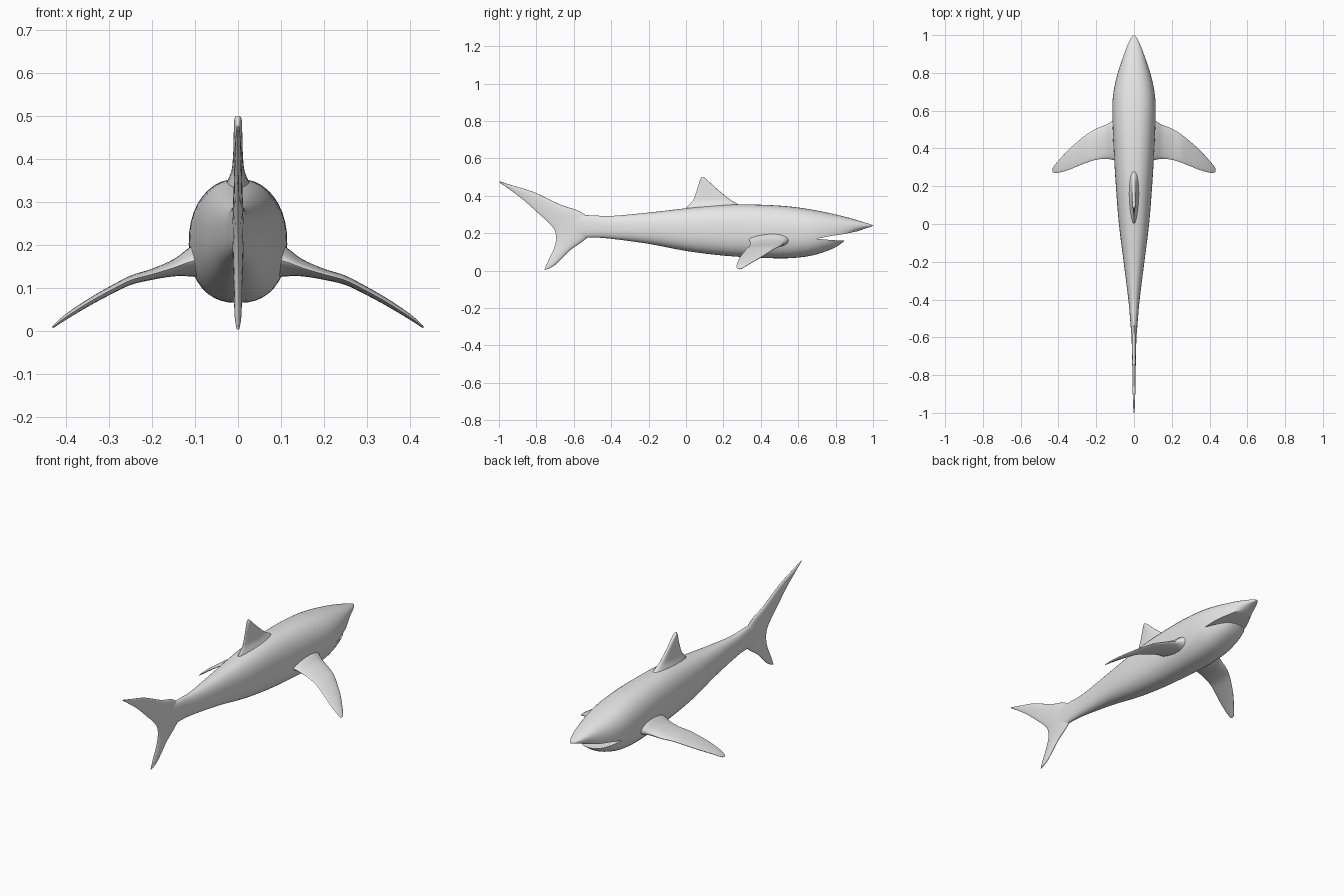
import bpy, bmesh, math
from mathutils import Vector

cube = bpy.data.objects.get("Cube")
if cube:
    bpy.data.objects.remove(cube, do_unlink=True)

# One plain grey skin
skin = bpy.data.materials.new("grey_skin")
skin.use_nodes = True
skin.diffuse_color = (0.8, 0.8, 0.8, 1)
skin.node_tree.nodes["Principled BSDF"].inputs["Base Color"].default_value = (0.8, 0.8, 0.8, 1)


def smooth_rows(rows, steps):
    """Interpolate tuples with a Catmull-Rom spline."""
    out = []
    for i in range(len(rows) - 1):
        p0, p1, p2, p3 = (rows[max(i - 1, 0)], rows[i], rows[i + 1],
                          rows[min(i + 2, len(rows) - 1)])
        for s in range(steps):
            t = s / steps
            out.append([0.5 * (2 * b + (c - a) * t + (2 * a - 5 * b + 4 * c - d) * t * t
                               + (3 * b - a - 3 * c + d) * t ** 3)
                        for a, b, c, d in zip(p0, p1, p2, p3)])
    return out + [list(rows[-1])]


def make_object(name, bm):
    bmesh.ops.recalc_face_normals(bm, faces=bm.faces)
    mesh = bpy.data.meshes.new(name)
    bm.to_mesh(mesh)
    bm.free()
    mesh.materials.append(skin)
    obj = bpy.data.objects.new(name, mesh)
    bpy.context.collection.objects.link(obj)
    return obj


def loft(name, rings):
    """Skin a list of closed rings and cap both ends."""
    bm = bmesh.new()
    loops = [[bm.verts.new(p) for p in ring] for ring in rings]
    n = len(loops[0])
    for a, b in zip(loops, loops[1:]):
        for i in range(n):
            bm.faces.new((a[i], a[(i + 1) % n], b[(i + 1) % n], b[i]))
    bm.faces.new(loops[0])
    bm.faces.new(loops[-1])
    return make_object(name, bm)


def select_only(obj):
    bpy.ops.object.select_all(action='DESELECT')
    obj.select_set(True)
    bpy.context.view_layer.objects.active = obj


def shade(obj, angle=40):
    select_only(obj)
    bpy.ops.object.shade_smooth_by_angle(angle=math.radians(angle))


def fin(name, stations, across, count=20):
    """Loft a fin; each station is leading point, trailing point, half thickness."""
    rings = []
    for r in smooth_rows(stations, 4):
        lead, trail, thick = Vector(r[0:3]), Vector(r[3:6]), r[6]
        ring = []
        for k in range(count):
            a = 2 * math.pi * k / count
            u = (1 - math.cos(a)) / 2
            ring.append(lead.lerp(trail, u)
                        + Vector(across) * thick * math.sin(a) * (1.25 - 0.6 * u))
        rings.append(ring)
    obj = loft(name, rings)
    shade(obj, 60)
    return obj


# Body: y, top z, bottom z, half width
body_rows = [
    (-0.68, 0.265, 0.200, 0.006), (-0.60, 0.295, 0.175, 0.013),
    (-0.50, 0.295, 0.177, 0.021), (-0.40, 0.292, 0.170, 0.030),
    (-0.20, 0.310, 0.143, 0.055), (0.00, 0.333, 0.105, 0.080),
    (0.20, 0.352, 0.080, 0.096), (0.40, 0.352, 0.068, 0.108),
    (0.55, 0.343, 0.066, 0.114), (0.66, 0.328, 0.078, 0.113),
    (0.74, 0.313, 0.100, 0.101), (0.80, 0.300, 0.125, 0.086),
    (0.85, 0.288, 0.160, 0.070), (0.90, 0.274, 0.200, 0.052),
    (0.95, 0.259, 0.222, 0.033), (0.985, 0.248, 0.233, 0.015),
    (1.00, 0.241, 0.239, 0.002)]


def body_ring(row, count=40):
    y, top, bottom, w = row
    mid, half = (top + bottom) / 2, (top - bottom) / 2
    ring = []
    for k in range(count):
        a = 2 * math.pi * k / count
        c, s = math.cos(a), math.sin(a)
        ring.append((w * math.copysign(abs(c) ** 0.85, c), y,
                     mid + half * math.copysign(abs(s) ** 0.85, s)))
    return ring


body = loft("body", [body_ring(r) for r in smooth_rows(body_rows, 4)])

# Mouth: a thin wedge cut between snout and lower jaw
wedge = [(0.70, 0.170), (0.78, 0.163), (0.87, 0.158), (0.92, 0.160),
         (0.92, 0.211), (0.85, 0.196), (0.78, 0.186)]
cutter = loft("mouth_cutter", [[(x, y, z) for y, z in wedge] for x in (-0.3, 0.3)])
cutter.hide_render = True
cut = body.modifiers.new("mouth", 'BOOLEAN')
cut.operation, cut.solver, cut.object = 'DIFFERENCE', 'EXACT', cutter
select_only(body)
bpy.ops.object.modifier_apply(modifier=cut.name)
bpy.data.objects.remove(cutter, do_unlink=True)
shade(body)

# Pectoral fins: x, leading y, trailing y, z, half thickness
pectoral = [
    (0.070, 0.570, 0.330, 0.172, 0.050), (0.115, 0.545, 0.340, 0.160, 0.033),
    (0.150, 0.525, 0.345, 0.147, 0.020), (0.200, 0.505, 0.340, 0.132, 0.013),
    (0.250, 0.475, 0.325, 0.118, 0.011), (0.300, 0.435, 0.305, 0.093, 0.010),
    (0.350, 0.390, 0.285, 0.065, 0.009), (0.400, 0.335, 0.272, 0.033, 0.007),
    (0.425, 0.305, 0.272, 0.014, 0.004), (0.432, 0.290, 0.277, 0.009, 0.002)]
for side, s in (("left", 1), ("right", -1)):
    fin(side + "_pectoral_fin",
        [(s * x, lead, z, s * x, trail, z, t) for x, lead, trail, z, t in pectoral],
        (0, 0, 1))

# Dorsal fin: z, leading y, trailing y, half thickness
dorsal = [
    (0.310, 0.330, -0.010, 0.040), (0.340, 0.295, 0.004, 0.029),
    (0.360, 0.270, 0.025, 0.020), (0.380, 0.235, 0.040, 0.014),
    (0.420, 0.185, 0.055, 0.011), (0.460, 0.140, 0.067, 0.010),
    (0.490, 0.108, 0.077, 0.009), (0.500, 0.095, 0.085, 0.005)]
fin("dorsal_fin", [(0, lead, z, 0, trail, z, t) for z, lead, trail, t in dorsal], (1, 0, 0))

# Tail fin from lower to upper tip: leading y, z, trailing y, z, half thickness
tail = [
    (-0.745, 0.006, -0.757, 0.003, 0.003), (-0.700, 0.030, -0.740, 0.045, 0.008),
    (-0.620, 0.108, -0.707, 0.115, 0.010), (-0.545, 0.162, -0.695, 0.165, 0.012),
    (-0.480, 0.235, -0.702, 0.215, 0.014), (-0.560, 0.312, -0.737, 0.258, 0.012),
    (-0.670, 0.352, -0.785, 0.302, 0.010), (-0.810, 0.418, -0.872, 0.380, 0.008),
    (-0.920, 0.453, -0.945, 0.435, 0.006), (-1.000, 0.478, -0.995, 0.470, 0.003)]
fin("tail_fin", [(0, ly, lz, 0, ty, tz, t) for ly, lz, ty, tz, t in tail], (1, 0, 0))
